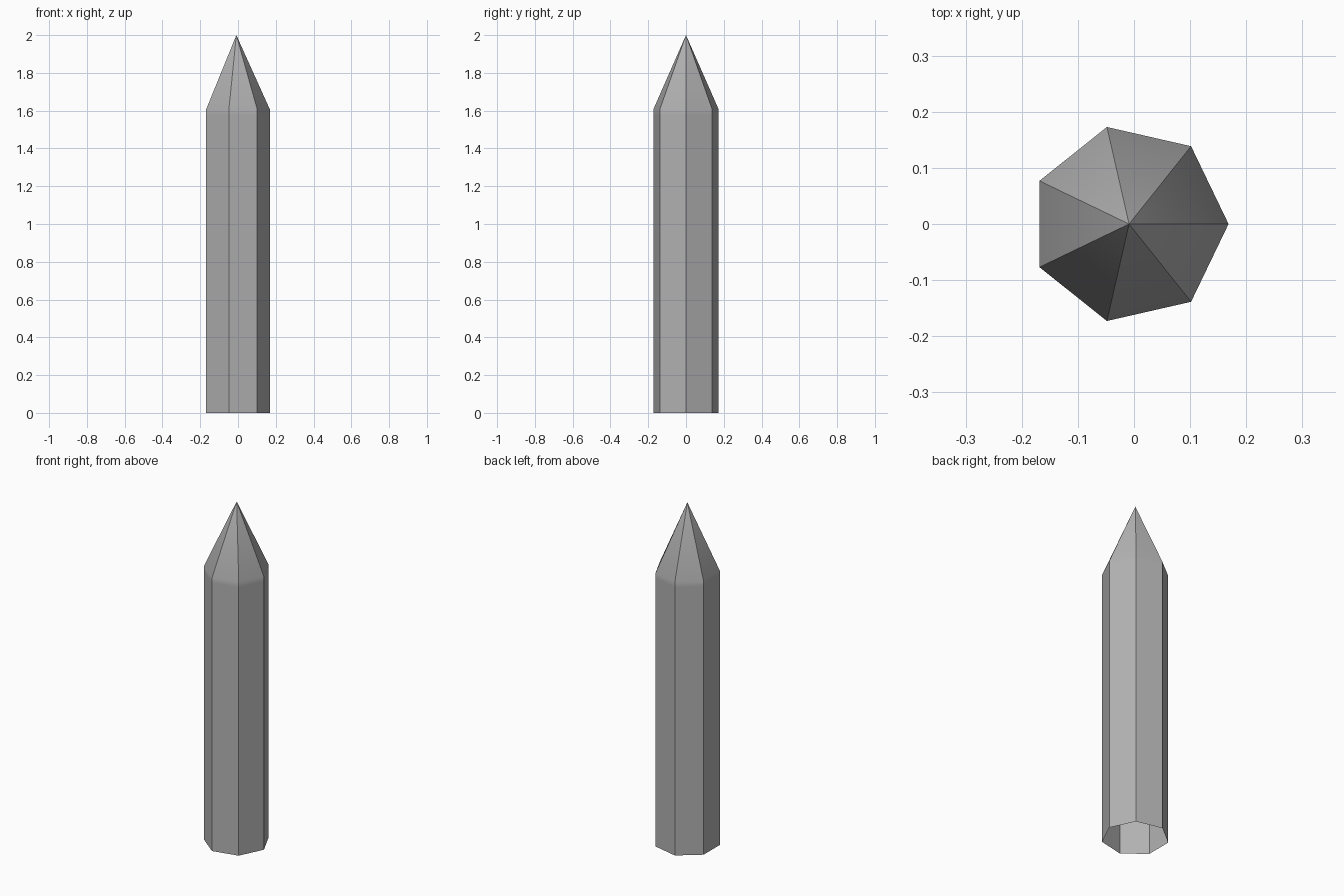
import bpy, bmesh
from math import cos, sin, tau, radians

if "Cube" in bpy.data.objects:
    bpy.data.objects.remove(bpy.data.objects["Cube"])

SIDES, RADIUS, SHOULDER, HEIGHT = 7, 0.1773, 1.607, 2.0
CX = -0.0088  # offset so the heptagon's bounds are centred on x

# Pointed post: seven-sided open-bottomed shaft with a pyramid tip
bm = bmesh.new()


def ring(z):
    return [bm.verts.new((CX + RADIUS * cos(tau * i / SIDES),
                          RADIUS * sin(tau * i / SIDES), z)) for i in range(SIDES)]


# The middle ring keeps the soft shading close to the shoulder
rings = [ring(z) for z in (0, SHOULDER - 0.03, SHOULDER)]
tip = bm.verts.new((CX, 0, HEIGHT))
for i in range(SIDES):
    j = (i + 1) % SIDES
    for low, high in zip(rings, rings[1:]):
        bm.faces.new((low[i], low[j], high[j], high[i]))
    bm.faces.new((rings[-1][i], rings[-1][j], tip))

mesh = bpy.data.meshes.new("pointed_post")
bm.to_mesh(mesh)
bm.free()
post = bpy.data.objects.new("pointed_post", mesh)
bpy.context.collection.objects.link(post)

# Dark grey surface
grey = bpy.data.materials.new("dark_grey")
grey.diffuse_color = (0.45, 0.45, 0.45, 1)
grey.use_nodes = True
grey.node_tree.nodes["Principled BSDF"].inputs["Base Color"].default_value = grey.diffuse_color
mesh.materials.append(grey)

# Soft shoulder, crisp vertical edges
bpy.context.view_layer.objects.active = post
post.select_set(True)
bpy.ops.object.shade_smooth_by_angle(angle=radians(30))
